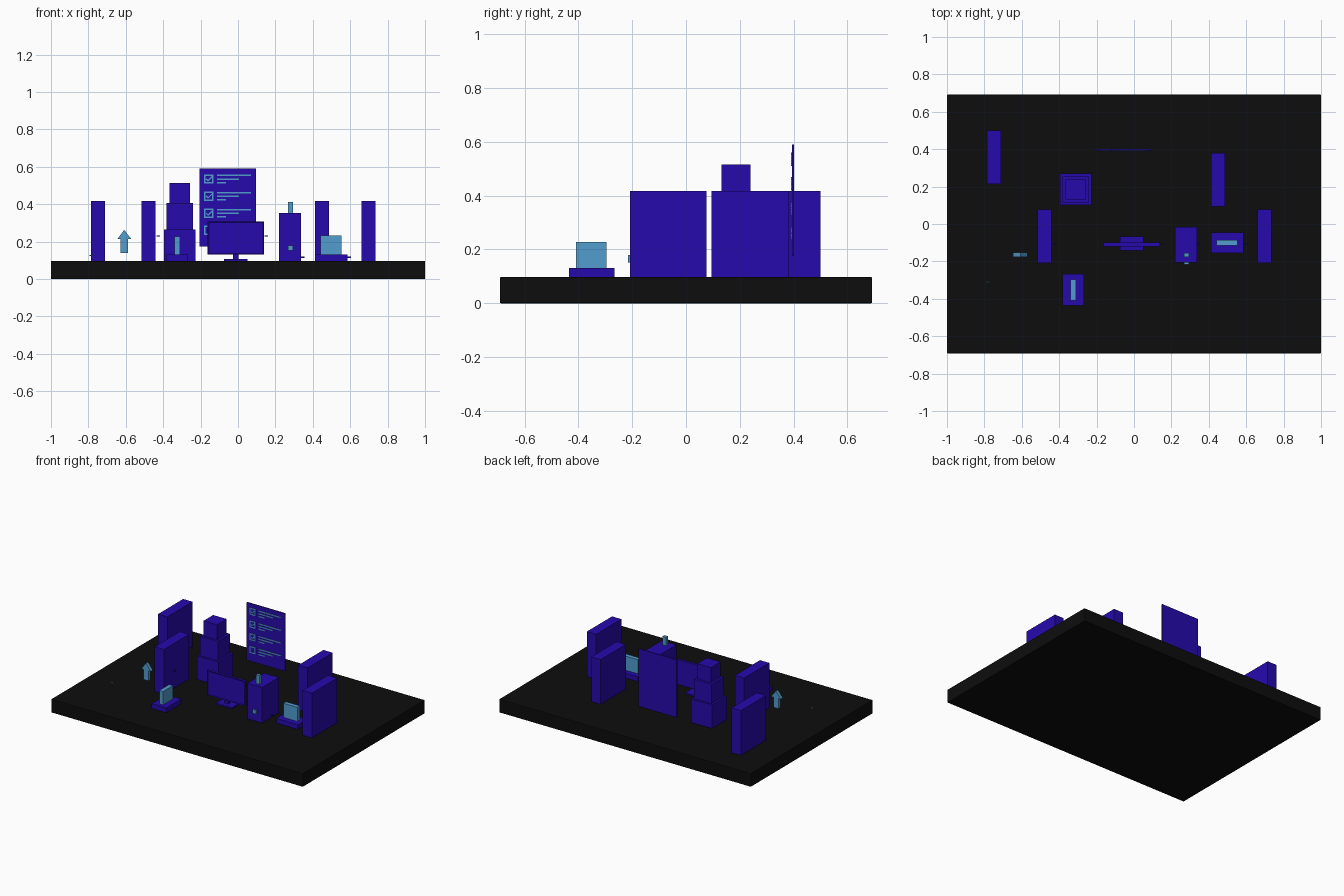
import bpy, bmesh
from mathutils import Matrix, Vector

cube = bpy.data.objects.get("Cube")
if cube:
    bpy.data.objects.remove(cube, do_unlink=True)


def material(name, rgb):
    m = bpy.data.materials.new(name)
    m.use_nodes = True
    m.diffuse_color = (*rgb, 1)
    bsdf = m.node_tree.nodes["Principled BSDF"]
    bsdf.inputs["Base Color"].default_value = (*rgb, 1)
    bsdf.inputs["Roughness"].default_value = 0.6
    return m


BLACK = material("floor black", (0.004, 0.004, 0.004))
BLUE = material("deep blue", (0.02, 0.003, 0.42))
LIGHT = material("light blue", (0.085, 0.34, 0.62))


def finish(name, bm, mat, bevel=0):
    bmesh.ops.recalc_face_normals(bm, faces=bm.faces)
    mesh = bpy.data.meshes.new(name)
    bm.to_mesh(mesh)
    bm.free()
    mesh.materials.append(mat)
    ob = bpy.data.objects.new(name, mesh)
    bpy.context.collection.objects.link(ob)
    if bevel:
        mod = ob.modifiers.new("soft edges", "BEVEL")
        mod.width, mod.segments = bevel, 2
    return ob


def add_box(bm, x, y, z, turn=0):
    """Add a box spanning the given ranges, turned about the y axis."""
    mid = Vector([(a + b) / 2 for a, b in (x, y, z)])
    size = [abs(b - a) for a, b in (x, y, z)]
    bmesh.ops.create_cube(bm, size=1, matrix=Matrix.Translation(mid)
                          @ Matrix.Rotation(turn, 4, "Y") @ Matrix.Diagonal((*size, 1)))


def box(name, mat, x, y, z, bevel=0):
    bm = bmesh.new()
    add_box(bm, x, y, z)
    return finish(name, bm, mat, bevel)


def extrude_outline(name, mat, points, y0, y1):
    bm = bmesh.new()
    face = bm.faces.new([bm.verts.new((x, y0, z)) for x, z in points])
    side = bmesh.ops.extrude_face_region(bm, geom=[face])["geom"]
    moved = [v for v in side if isinstance(v, bmesh.types.BMVert)]
    bmesh.ops.translate(bm, verts=moved, vec=(0, y1 - y0, 0))
    return finish(name, bm, mat)


# Floor slab
TOP = 0.097
box("floor", BLACK, (-1, 1), (-0.692, 0.692), (0, TOP), 0.004)

# Four tall cabinets
for i, (x, y) in enumerate([(-0.749, 0.357), (-0.479, -0.066), (0.45, 0.237), (0.697, -0.066)]):
    box(f"cabinet_{i + 1}", BLUE, (x - 0.037, x + 0.037), (y - 0.143, y + 0.143), (TOP, 0.418))

# Stacked boxes, smaller towards the top
level = TOP
for i, (half, top) in enumerate([(0.084, 0.266), (0.07, 0.406), (0.054, 0.515)]):
    box(f"stacked_box_{i + 1}", BLUE, (-0.311 - half, -0.311 + half),
        (0.185 - half, 0.185 + half), (level, top))
    level = top

# Checklist board
FACE = 0.393
box("board", BLUE, (-0.206, 0.097), (FACE, 0.401), (0.175, 0.59))
for row in range(4):
    z = 0.535 - 0.0915 * row
    bm = bmesh.new()
    depth = (FACE - 0.003, FACE)
    for s in (-1, 1):
        add_box(bm, (-0.182, -0.132), depth, (z + s * 0.021 - 0.004, z + s * 0.021 + 0.004))
        add_box(bm, (-0.157 + s * 0.021 - 0.004, -0.157 + s * 0.021 + 0.004), depth, (z - 0.025, z + 0.025))
    finish(f"tick_box_{row + 1}", bm, LIGHT)
    if row < 3:
        bm = bmesh.new()
        add_box(bm, (-0.173, -0.157), depth, (z - 0.008, z - 0.001), 0.78)
        add_box(bm, (-0.166, -0.132), depth, (z - 0.002, z + 0.005), -0.78)
        finish(f"tick_{row + 1}", bm, LIGHT)
    bm = bmesh.new()
    for end, up in [(0.07, 0.019), (0.005, 0.0), (-0.064, -0.019)]:
        add_box(bm, (-0.112, end), depth, (z + up - 0.004, z + up + 0.004))
    finish(f"text_lines_{row + 1}", bm, LIGHT)

# Monitor: foot, neck, casing with inset screen
box("monitor_foot", BLUE, (-0.075, 0.052), (-0.143, -0.066), (TOP, 0.107))
box("monitor_neck", BLUE, (-0.027, 0.004), (-0.112, -0.098), (0.105, 0.15))
bm = bmesh.new()
add_box(bm, (-0.162, 0.139), (-0.119, -0.1), (0.131, 0.309))
front = min(bm.faces, key=lambda f: f.calc_center_median().y)
bmesh.ops.inset_region(bm, faces=[front], thickness=0.008)
bmesh.ops.translate(bm, verts=front.verts, vec=(0, 0.004, 0))
finish("monitor_casing", bm, BLUE)

# Computer tower with button and top slip
box("computer_tower", BLUE, (0.22, 0.337), (-0.207, -0.016), (TOP, 0.352))
box("tower_button", LIGHT, (0.267, 0.294), (-0.216, -0.207), (0.152, 0.179))
box("tower_slip", LIGHT, (0.266, 0.295), (-0.176, -0.154), (0.352, 0.413))

# Two pedestals holding upright light panels
box("left_pedestal", BLUE, (0.413, 0.586), (-0.154, -0.046), (TOP, 0.131))
box("left_panel", LIGHT, (0.441, 0.553), (-0.115, -0.085), (0.131, 0.232))
box("right_pedestal", BLUE, (-0.381, -0.266), (-0.435, -0.266), (TOP, 0.131))
box("right_panel", LIGHT, (-0.34, -0.31), (-0.408, -0.296), (0.131, 0.227))

# Upward arrow
half = [(0.019, 0.14), (0.019, 0.213), (0.038, 0.213), (0, 0.263)]
outline = half + [(-x, z) for x, z in reversed(half[:3])]
extrude_outline("arrow", LIGHT, [(x - 0.608, z) for x, z in outline], -0.176, -0.152)

# Small floating dashes
for i, (x, y, z) in enumerate([(-0.783, -0.311, 0.127), (-0.426, -0.107, 0.23), (0.151, -0.107, 0.23),
                               (0.345, -0.107, 0.117), (0.594, -0.107, 0.117)]):
    box(f"dash_{i + 1}", LIGHT if i == 0 else BLUE, (x - 0.01, x + 0.01),
        (y - 0.003, y + 0.003), (z - 0.003, z + 0.003))
